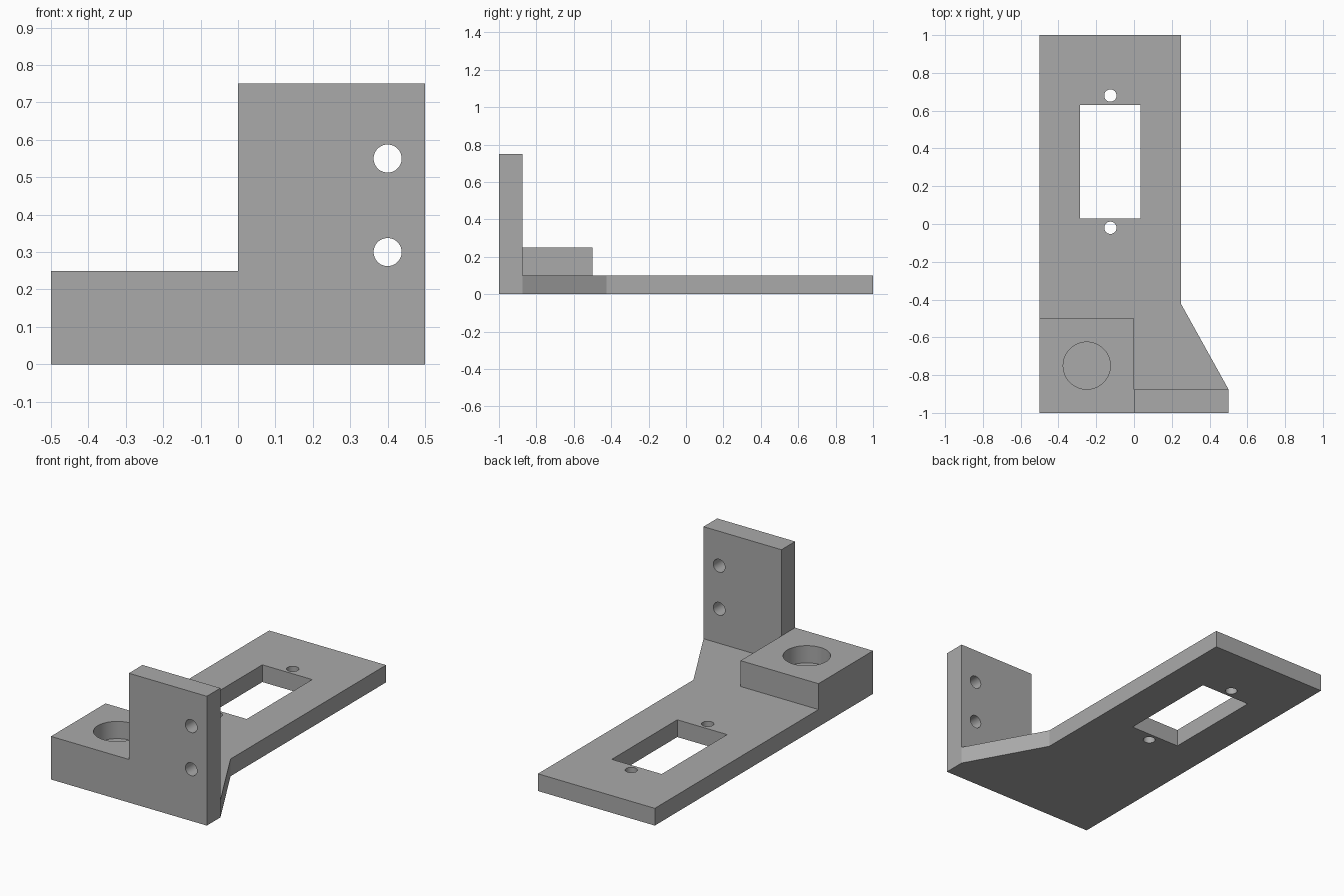
import bpy
import bmesh
from math import radians

cube = bpy.data.objects.get("Cube")
if cube:
    bpy.data.objects.remove(cube, do_unlink=True)

grey = bpy.data.materials.new("plain grey")
grey.use_nodes = True
colour = (0.4, 0.4, 0.4, 1)
grey.diffuse_color = colour
grey.node_tree.nodes["Principled BSDF"].inputs["Base Color"].default_value = colour


def plate(name, outline, z0, z1):
    """Extrude an outline in the ground plane from z0 to z1."""
    bm = bmesh.new()
    face = bm.faces.new([bm.verts.new((x, y, z0)) for x, y in outline])
    top = bmesh.ops.extrude_face_region(bm, geom=[face])["geom"]
    verts = [v for v in top if isinstance(v, bmesh.types.BMVert)]
    bmesh.ops.translate(bm, verts=verts, vec=(0, 0, z1 - z0))
    bmesh.ops.recalc_face_normals(bm, faces=bm.faces)
    mesh = bpy.data.meshes.new(name)
    bm.to_mesh(mesh)
    bm.free()
    mesh.materials.append(grey)
    obj = bpy.data.objects.new(name, mesh)
    bpy.context.collection.objects.link(obj)
    return obj


def box(name, x0, x1, y0, y1, z0, z1):
    return plate(name, [(x0, y0), (x1, y0), (x1, y1), (x0, y1)], z0, z1)


def drill(name, radius, depth, location, tilt=0):
    bpy.ops.mesh.primitive_cylinder_add(vertices=48, radius=radius, depth=depth,
                                        location=location, rotation=(tilt, 0, 0))
    obj = bpy.context.object
    obj.name = name
    obj.data.materials.append(grey)
    return obj


def combine(target, tool, operation):
    """Apply a boolean and remove the tool object."""
    bpy.context.view_layer.objects.active = target
    mod = target.modifiers.new("boolean", "BOOLEAN")
    mod.operation = operation
    mod.solver = "EXACT"
    mod.object = tool
    bpy.ops.object.modifier_apply(modifier=mod.name)
    bpy.data.objects.remove(tool, do_unlink=True)


# Base plate with the flared front corner
bracket = plate("mounting_bracket", [(-0.5, -1), (0.5, -1), (0.5, -0.875),
                                     (0.25, -0.425), (0.25, 1), (-0.5, 1)], 0, 0.1)

# Upright wall and raised block
combine(bracket, box("upright_wall", 0, 0.5, -1, -0.875, 0, 0.75), "UNION")
combine(bracket, box("raised_block", -0.5, 0, -1, -0.5, 0, 0.25), "UNION")

# Rectangular window with a screw hole at each end
cutters = [box("window", -0.285, 0.035, 0.03, 0.63, -0.1, 0.2)]
for y in (-0.02, 0.68):
    cutters.append(drill("screw_hole", 0.0325, 0.4, (-0.125, y, 0.05)))

# Blind round pocket in the block
cutters.append(drill("pocket", 0.125, 0.2, (-0.25, -0.75, 0.25)))

# Bolt holes through the wall
for z in (0.3, 0.55):
    cutters.append(drill("bolt_hole", 0.0375, 0.4, (0.4, -0.94, z), radians(90)))

for cutter in cutters:
    combine(bracket, cutter, "DIFFERENCE")

# Smooth bores, sharp edges
bpy.ops.object.select_all(action="DESELECT")
bracket.select_set(True)
bpy.context.view_layer.objects.active = bracket
bpy.ops.object.shade_smooth_by_angle(angle=radians(25))
